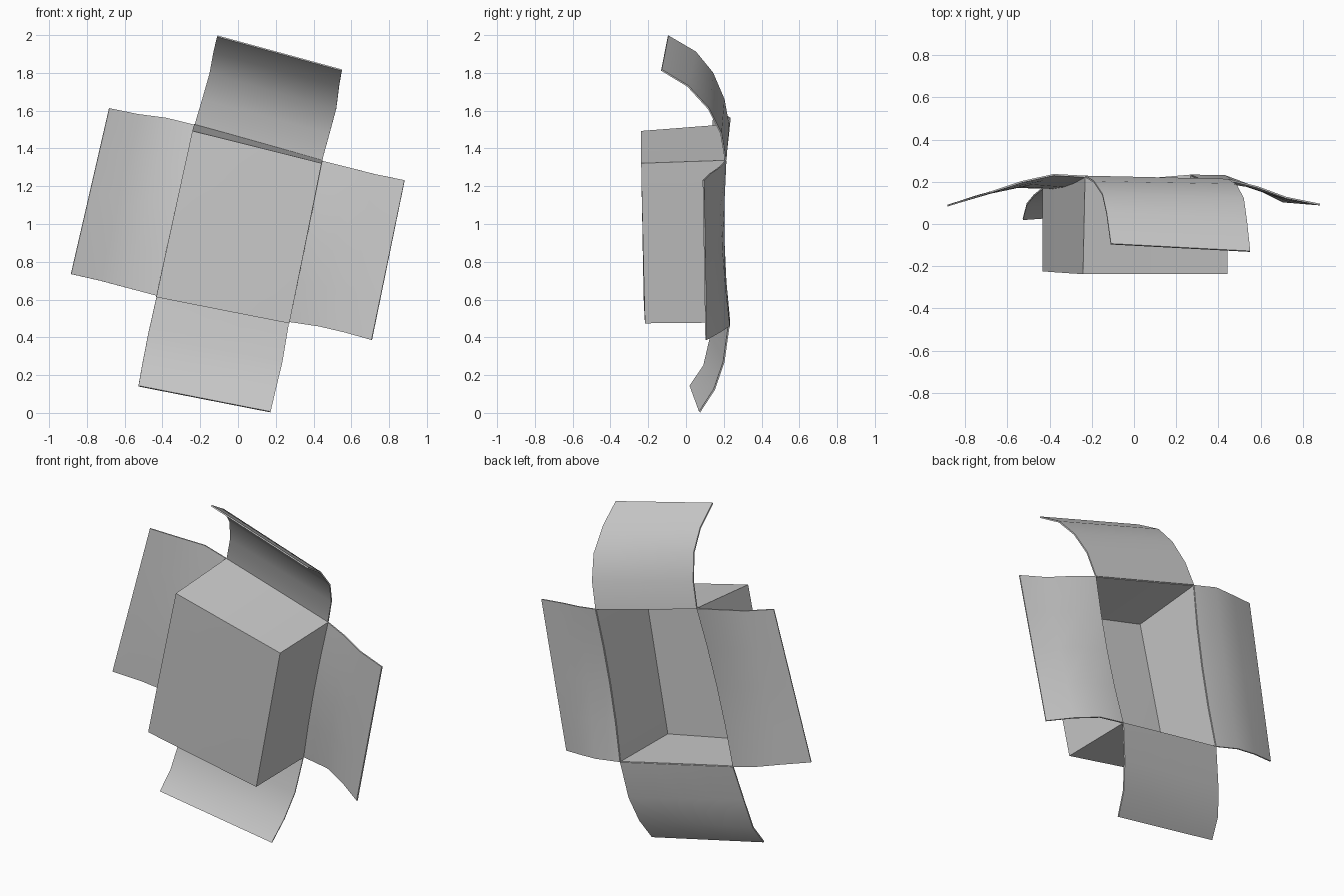
import bpy
import bmesh
import math
from mathutils import Vector

if "Cube" in bpy.data.objects:
    bpy.data.objects.remove(bpy.data.objects["Cube"], do_unlink=True)

GREY = (0.6, 0.6, 0.6, 1)
card = bpy.data.materials.new("grey_card")
card.use_nodes = True
card.diffuse_color = GREY
card.node_tree.nodes["Principled BSDF"].inputs["Base Color"].default_value = GREY

COLS = 4


def loft(bm, edge_a, edge_b, sag=0.0, rising=False):
    """Ruled sheet between two edge paths, bowed forward near the rim."""
    a, b = [Vector(p) for p in edge_a], [Vector(p) for p in edge_b]
    last = len(a) - 1
    rows = []
    for i, (p, q) in enumerate(zip(a, b)):
        weight = i / last if rising else 1 - i / last
        row = []
        for j in range(COLS + 1):
            t = j / COLS
            v = p.lerp(q, t)
            v.y -= sag * weight * 4 * t * (1 - t)
            row.append(bm.verts.new(v))
        rows.append(row)
    for r, s in zip(rows, rows[1:]):
        for j in range(COLS):
            bm.faces.new((r[j], r[j + 1], s[j + 1], s[j]))


def finish(name, bm, thickness=0.008):
    bmesh.ops.remove_doubles(bm, verts=bm.verts, dist=0.0005)
    bmesh.ops.recalc_face_normals(bm, faces=bm.faces)
    mesh = bpy.data.meshes.new(name)
    bm.to_mesh(mesh)
    bm.free()
    mesh.materials.append(card)
    obj = bpy.data.objects.new(name, mesh)
    bpy.context.collection.objects.link(obj)
    solid = obj.modifiers.new("card_thickness", "SOLIDIFY")
    solid.thickness = thickness
    solid.offset = 0
    bpy.ops.object.select_all(action="DESELECT")
    obj.select_set(True)
    bpy.context.view_layer.objects.active = obj
    bpy.ops.object.modifier_apply(modifier=solid.name)
    bpy.ops.object.shade_smooth_by_angle(angle=math.radians(35))


# Corners in order: top right, top left, bottom left, bottom right
floor = [Vector(p) for p in ((-0.24, -0.235, 1.49), (0.44, -0.235, 1.32),
                             (0.27, -0.215, 0.477), (-0.43, -0.222, 0.615))]
rim = [Vector(p) for p in ((-0.23, 0.225, 1.525), (0.445, 0.21, 1.335),
                           (0.27, 0.23, 0.482), (-0.43, 0.172, 0.62))]
SAG = (0.0, 0.02, 0.0, 0.02)

# Open box: floor panel and four walls
bm = bmesh.new()
steps = [k / COLS for k in range(COLS + 1)]
loft(bm, [floor[0].lerp(floor[3], t) for t in steps],
     [floor[1].lerp(floor[2], t) for t in steps])
for k in range(4):
    n = (k + 1) % 4
    loft(bm, [floor[k], rim[k]], [floor[n], rim[n]], SAG[k], rising=True)
finish("open_box", bm)

# Flaps: the two curled side edges, from the rim outwards
flaps = {
    "top_flap": (0, 1,
                 [(-0.19, 0.2, 1.66), (-0.15, 0.14, 1.8),
                  (-0.13, 0.05, 1.91), (-0.11, -0.095, 1.995)],
                 [(0.485, 0.185, 1.48), (0.52, 0.12, 1.61),
                  (0.535, 0.01, 1.73), (0.55, -0.13, 1.815)]),
    "left_flap": (1, 2,
                  [(0.585, 0.175, 1.3), (0.72, 0.125, 1.265), (0.882, 0.092, 1.232)],
                  [(0.43, 0.228, 0.458), (0.57, 0.175, 0.425), (0.708, 0.106, 0.386)]),
    "bottom_flap": (2, 3,
                    [(0.235, 0.2, 0.27), (0.2, 0.15, 0.125), (0.172, 0.072, 0.005)],
                    [(-0.475, 0.135, 0.42), (-0.508, 0.095, 0.25), (-0.527, 0.022, 0.142)]),
    "right_flap": (3, 0,
                   [(-0.58, 0.175, 0.66), (-0.73, 0.137, 0.7), (-0.884, 0.087, 0.735)],
                   [(-0.38, 0.233, 1.562), (-0.53, 0.2, 1.582), (-0.682, 0.15, 1.613)]),
}
for name, (k, n, first, second) in flaps.items():
    bm = bmesh.new()
    loft(bm, [rim[k]] + first, [rim[n]] + second, SAG[k])
    finish(name, bm)
